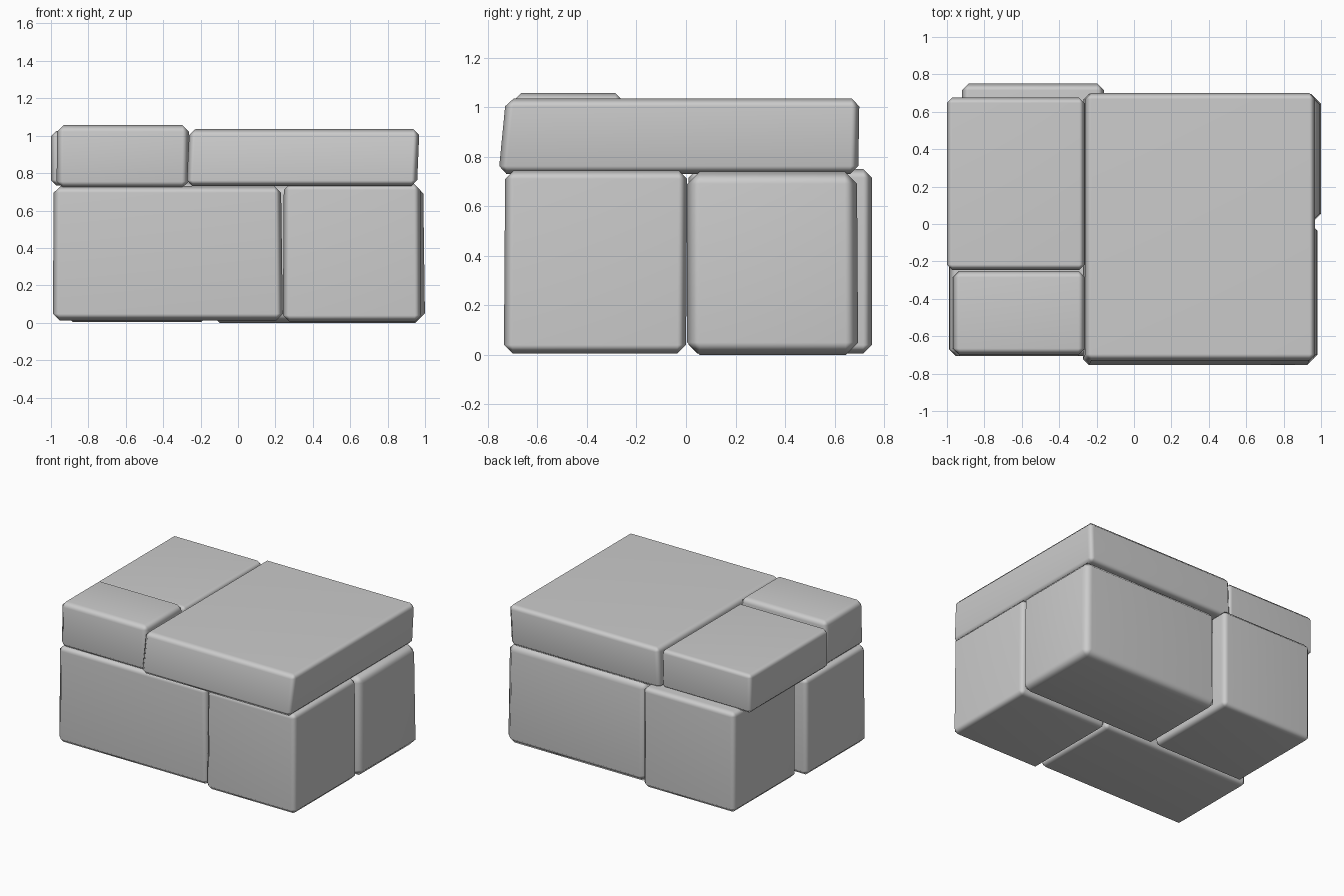
import bpy
import bmesh

if "Cube" in bpy.data.objects:
    bpy.data.objects.remove(bpy.data.objects["Cube"])


def block(name, x, y, z, bevel=0.035, top=(0, 0, 0, 0)):
    """Chamfered stone; top = shifts of the top x min, x max, y min, y max."""
    bm = bmesh.new()
    bmesh.ops.create_cube(bm, size=1)
    for v in bm.verts:
        i, j, k = (int(c > 0) for c in v.co)
        v.co = (x[i] + k * top[i], y[j] + k * top[2 + j], z[k])
    mesh = bpy.data.meshes.new(name)
    bm.to_mesh(mesh)
    bm.free()
    obj = bpy.data.objects.new(name, mesh)
    bpy.context.collection.objects.link(obj)
    for p in mesh.polygons:
        p.use_smooth = True
    mod = obj.modifiers.new("Chamfer", "BEVEL")
    mod.width = bevel
    mod.segments = 1
    mod.limit_method = 'NONE'
    obj.modifiers.new("Normals", "WEIGHTED_NORMAL")
    return obj


# Lower course
block("lower_front_left", (-0.99, 0.24), (-0.705, 0.0), (0.013, 0.73), 0.035, (0.005, -0.01, 0, 0))
block("lower_front_right", (0.24, 0.98), (-0.735, 0.0), (0.005, 0.745), 0.035, (0.005, -0.005, 0.005, 0.005))
block("lower_back_right", (-0.15, 1.0), (0.005, 0.695), (0.0, 0.74), 0.05, (0, -0.01, 0, -0.005))
block("lower_back_left", (-0.92, -0.16), (0.01, 0.75), (0.005, 0.75), 0.035)

# Upper course
block("upper_right_slab", (-0.275, 0.957), (-0.757, 0.695), (0.73, 1.035), 0.032, (0.015, 0.013, 0.03, 0.005))
block("upper_back_left", (-1.0, -0.265), (-0.245, 0.675), (0.735, 1.025), 0.028)
block("upper_front_left", (-0.97, -0.265), (-0.705, -0.25), (0.72, 1.057), 0.035, (0.003, 0.003, 0.005, 0))
